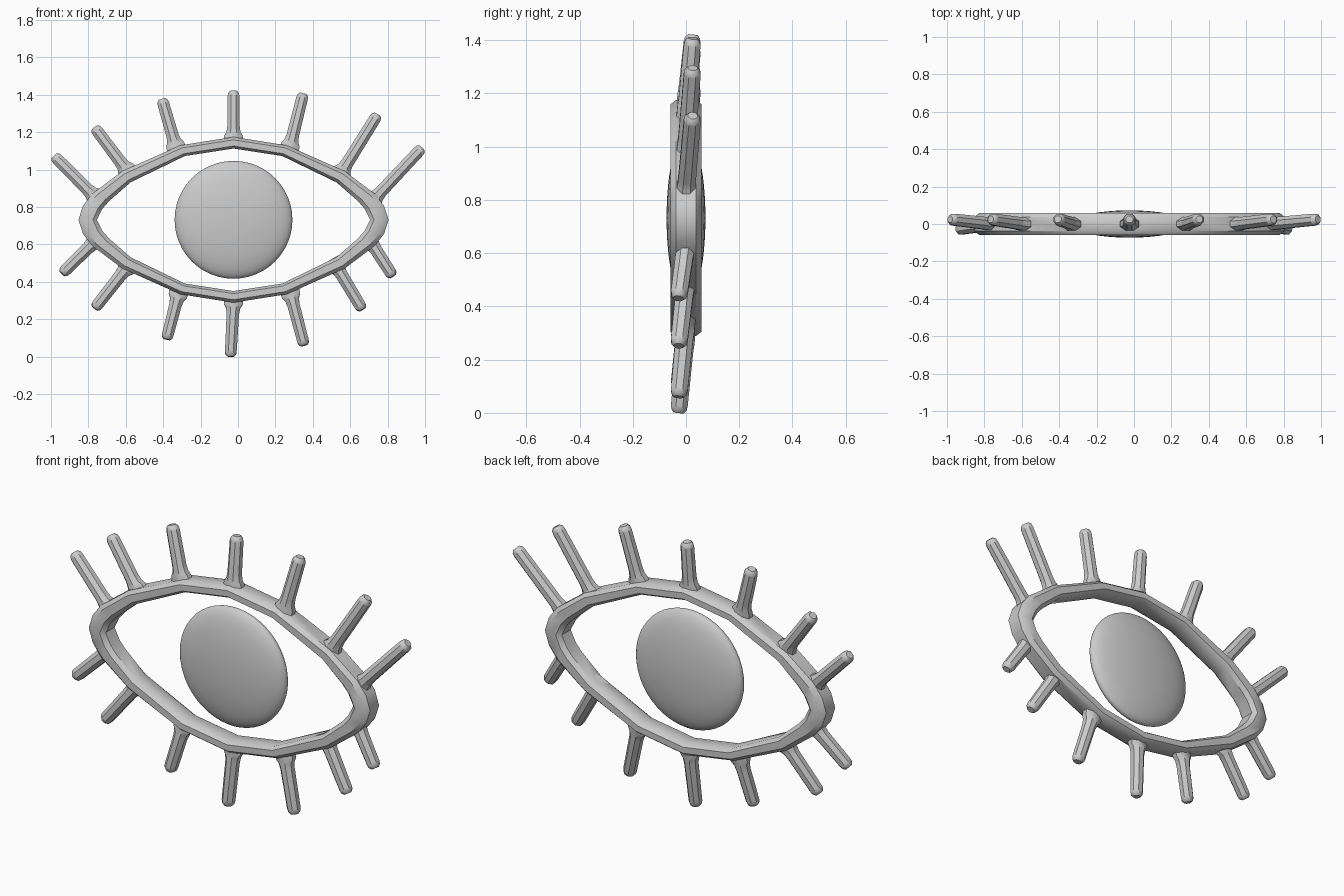
import bpy, bmesh, math
from mathutils import Vector

if "Cube" in bpy.data.objects:
    bpy.data.objects.remove(bpy.data.objects["Cube"], do_unlink=True)

CX, CZ = -0.024, 0.732

grey = bpy.data.materials.new("plain_grey")
grey.use_nodes = True
grey.diffuse_color = (0.6, 0.6, 0.6, 1)
grey.node_tree.nodes["Principled BSDF"].inputs["Base Color"].default_value = (0.6, 0.6, 0.6, 1)


def finish(bm, name, angle):
    bmesh.ops.recalc_face_normals(bm, faces=bm.faces)
    mesh = bpy.data.meshes.new(name)
    bm.to_mesh(mesh)
    bm.free()
    mesh.materials.append(grey)
    ob = bpy.data.objects.new(name, mesh)
    bpy.context.collection.objects.link(ob)
    bpy.ops.object.select_all(action='DESELECT')
    ob.select_set(True)
    bpy.context.view_layer.objects.active = ob
    bpy.ops.object.shade_smooth_by_angle(angle=math.radians(angle))
    return ob


def bridge(bm, loops, closed):
    n = len(loops[0])
    for i in range(len(loops) if closed else len(loops) - 1):
        a, b = loops[i], loops[(i + 1) % len(loops)]
        for j in range(n):
            k = (j + 1) % n
            bm.faces.new((a[j], a[k], b[k], b[j]))


def full_loop(quarter):
    """Mirror a tip-to-top quarter outline into a closed almond."""
    half = quarter + [(-x, z) for x, z in quarter[-2::-1]]
    return half + [(x, -z) for x, z in half[-2:0:-1]]


# Almond-shaped eyelid rim: chamfered section swept between two outlines
outer = full_loop([(0.829, 0), (0.805, 0.075), (0.755, 0.14), (0.595, 0.26),
                   (0.285, 0.398), (0, 0.443)])
inner = full_loop([(0.73, 0), (0.70, 0.06), (0.665, 0.1), (0.551, 0.2),
                   (0.26, 0.341), (0, 0.381)])
section = [(0, -0.038), (0.22, -0.058), (0.75, -0.058), (1, -0.038),
           (1, 0.038), (0.75, 0.058), (0.22, 0.058), (0, 0.038)]
bm = bmesh.new()
loops = []
for (ox, oz), (ix, iz) in zip(outer, inner):
    loops.append([bm.verts.new((CX + ix + (ox - ix) * t, y, CZ + iz + (oz - iz) * t))
                  for t, y in section])
bridge(bm, loops, True)
finish(bm, "eyelid_rim", 40)

# Flattened ball in the middle
bm = bmesh.new()
bmesh.ops.create_uvsphere(bm, u_segments=48, v_segments=24, radius=1)
for v in bm.verts:
    v.co = (CX + v.co.x * 0.315, v.co.y * 0.073, CZ + v.co.z * 0.315)
finish(bm, "eyeball", 60)


# Lashes: eight-sided rods with a flared root and a bevelled tip
def lash(name, base, tip, lean):
    b = Vector((base[0], 0, base[1]))
    t = Vector((tip[0], lean, tip[1]))
    axis = (t - b).normalized()
    side = axis.cross(Vector((0, 1, 0))).normalized()
    depth = side.cross(axis)
    length = (t - b).length
    bm = bmesh.new()
    loops = []
    for d, r in ((-0.03, 0.058), (0.015, 0.054), (0.035, 0.041), (0.065, 0.036),
                 (length - 0.012, 0.034), (length + 0.004, 0.031), (length + 0.016, 0.02)):
        ring = []
        for i in range(8):
            a = math.pi / 8 + i * math.pi / 4
            ry = min(r, 0.038)
            ring.append(bm.verts.new(b + axis * d + side * r * math.cos(a)
                                     + depth * ry * math.sin(a)))
        loops.append(ring)
    bridge(bm, loops, False)
    bm.faces.new(loops[0])
    bm.faces.new(loops[-1])
    finish(bm, name, 40)


upper = [((-0.76, 0.85), (-0.972, 1.062)), ((-0.59, 0.99), (-0.757, 1.213)),
         ((-0.332, 1.12), (-0.402, 1.362)), ((-0.024, 1.165), (-0.024, 1.405)),
         ((0.277, 1.12), (0.345, 1.392)), ((0.55, 0.98), (0.738, 1.282)),
         ((0.72, 0.835), (0.973, 1.105))]
lower = [((-0.757, 0.625), (-0.93, 0.455)), ((-0.59, 0.484), (-0.757, 0.27)),
         ((-0.318, 0.34), (-0.378, 0.108)), ((-0.024, 0.295), (-0.039, 0.016)),
         ((0.28, 0.34), (0.35, 0.075)), ((0.52, 0.495), (0.658, 0.265)),
         ((0.70, 0.63), (0.82, 0.443))]
for row, lashes, lean in (("upper", upper, 0.024), ("lower", lower, -0.026)):
    for i, (base, tip) in enumerate(lashes):
        lash(f"{row}_lash_{i + 1}", base, tip, lean)
